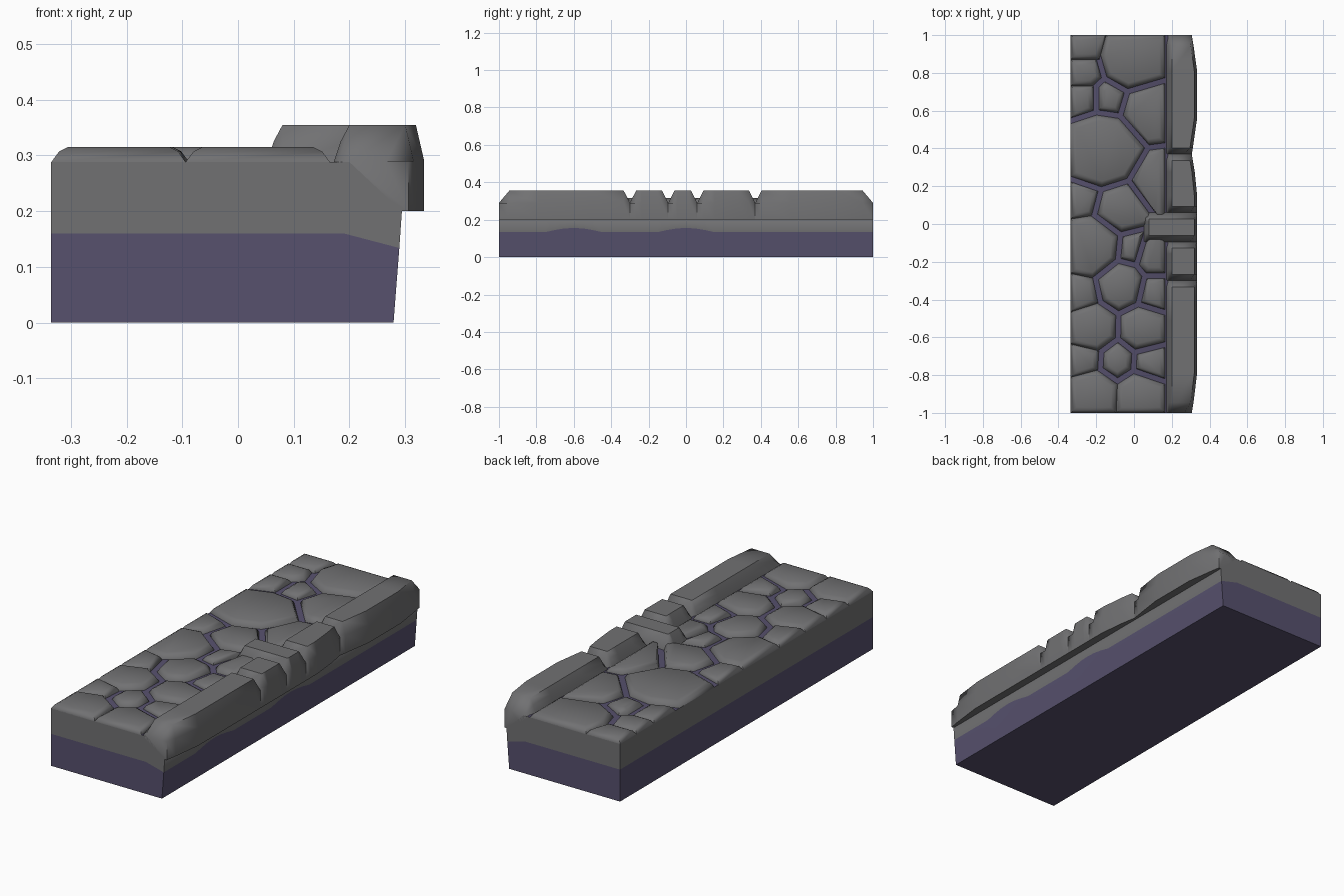
import bpy, bmesh, math
from mathutils import Vector

if "Cube" in bpy.data.objects:
    bpy.data.objects.remove(bpy.data.objects["Cube"])

LEFT, RIGHT, BED = -.335, .165, .288


def material(name, rgb):
    m = bpy.data.materials.new(name)
    m.diffuse_color = (*rgb, 1)
    m.use_nodes = True
    m.node_tree.nodes["Principled BSDF"].inputs["Base Color"].default_value = m.diffuse_color
    return m


GREY = material("stone grey", (0.165, 0.165, 0.17))
PURPLE = material("mortar purple", (0.095, 0.082, 0.155))


def finish(bm, name):
    bmesh.ops.recalc_face_normals(bm, faces=bm.faces)
    me = bpy.data.meshes.new(name)
    bm.to_mesh(me)
    bm.free()
    ob = bpy.data.objects.new(name, me)
    bpy.context.collection.objects.link(ob)
    me.materials.append(GREY)
    me.materials.append(PURPLE)
    bpy.ops.object.select_all(action='DESELECT')
    ob.select_set(True)
    bpy.context.view_layer.objects.active = ob
    bpy.ops.object.shade_smooth_by_angle(angle=1.0)


def loft(bm, rings, purple_sides=()):
    """Skin closed rings of points; the listed sides become purple."""
    vs = [[bm.verts.new(p) for p in r] for r in rings]
    n = len(rings[0])
    for a, b in zip(vs, vs[1:]):
        for i in range(n):
            j = (i + 1) % n
            f = bm.faces.new((a[i], a[j], b[j], b[i]))
            f.material_index = int(i in purple_sides)
    return vs


# Foundation: purple foot with a wavy border, grey band, purple mortar bed on top
def foundation_ring(y):
    hump = max(0, math.cos(2 * math.pi * (y + .6) / .6)) if abs(y + .4) < .6 else 0
    w = .134 + .022 * hump
    return [(LEFT, y, 0), (LEFT, y, .16), (LEFT, y, BED), (.2, y, BED),
            (.294, y, .2), (.28 + .07 * w, y, w), (.279, y, 0)]


bm = bmesh.new()
vs = loft(bm, [foundation_ring(-1 + i * .05) for i in range(41)], (0, 2, 5, 6))
for r in (vs[0], vs[-1]):
    m = bm.verts.new((.19, r[0].co.y, .16))
    bm.faces.new((*r[1:6], m))
    bm.faces.new((r[0], r[1], m, r[5], r[6])).material_index = 1
finish(bm, "foundation")


# Paving stones: weighted cells around a centre (x, y, radius), with mortar gaps
stones = [
    (-.27, .94, .07), (-.27, .8, .07), (-.27, .66, .07), (-.02, .87, .14), (-.14, .66, .06),
    (.06, .6, .1), (-.18, .39, .19), (-.27, .13, .07), (.11, .22, .08), (-.08, .08, .11),
    (-.23, -.12, .15), (-.025, -.14, .05), (.105, -.18, .07), (-.07, -.32, .11),
    (-.28, -.365, .07), (.105, -.36, .06), (.045, -.555, .1), (-.22, -.55, .11),
    (-.26, -.715, .06), (-.09, -.725, .06), (.09, -.735, .06), (-.21, -.9, .11), (.03, -.91, .11),
]


def clip(poly, n, limit):
    """Keep the part of a polygon where p.n <= limit."""
    out = []
    for a, b in zip(poly, poly[1:] + poly[:1]):
        da, db = a.dot(n) - limit, b.dot(n) - limit
        if da <= 0:
            out.append(a)
        if da * db < 0:
            out.append(a.lerp(b, da / (da - db)))
    return out


bm = bmesh.new()
for s in stones:
    c = Vector(s[:2])
    poly = [Vector(p) for p in ((LEFT, -1), (RIGHT, -1), (RIGHT, 1), (LEFT, 1))]
    for o in stones:
        if o is s:
            continue
        n = Vector(o[:2]) - c
        d = n.length
        n.normalize()
        # stones along the left edge and the ends touch; the others leave mortar
        tight = max(s[0], o[0]) < -.2 or min(abs(s[1]), abs(o[1])) > .85
        gap = 0 if tight else .014
        poly = clip(poly, n, c.dot(n) + (d * d + s[2] ** 2 - o[2] ** 2) / (2 * d) - gap)
    xs, ys = [p.x for p in poly], [p.y for p in poly]
    mx, my = (min(xs) + max(xs)) / 2, (min(ys) + max(ys)) / 2
    w, h = max(xs) - min(xs), max(ys) - min(ys)
    rings = [[(mx + (p.x - mx) * (1 - 2 * t / w), my + (p.y - my) * (1 - 2 * t / h), z)
              for p in poly] for t, z in ((0, BED - .003), (0, BED), (.014, .307), (.03, .315))]
    bm.faces.new(loft(bm, rings)[-1])
finish(bm, "paving_stones")


# Kerb stones: one rounded length between each pair of joints
def outer(y):
    """Outer edge, drawn in at both ends and at one joint."""
    near = min(abs(y - 1), abs(y + 1), abs(y - .37))
    return .306 + .028 * min(1, near / .17)


def kerb_ring(y, inner, k):
    """Cross-section: k is 0 at a joint and 1 at full height."""
    x = outer(y)
    return [(inner, y, .283), (inner + .014, y, .29 + .035 * k), (inner + .03, y, .29 + .065 * k),
            (x - .04 + .025 * k, y, .29 + .065 * k), (x, y, .29), (x, y, .2),
            (.26, y, .2), (.22, y, .25)]


joints = [-1, -.3, -.095, .06, .37, 1]
bm = bmesh.new()
for y0, y1 in zip(joints, joints[1:]):
    inner = .05 if y0 == -.095 else .17      # the middle stone reaches into the paving
    c0, c1 = [.055 if abs(y) == 1 else .033 for y in (y0, y1)]
    s = (y1 - y0) * .3
    stations = [(y0, 0), (y0 + c0, 1), (y0 + s, 1), (y1 - s, 1), (y1 - c1, 1), (y1, 0)]
    vs = loft(bm, [kerb_ring(y, inner, k) for y, k in stations])
    bm.faces.new(vs[0])
    bm.faces.new(vs[-1])
finish(bm, "kerb_stones")
